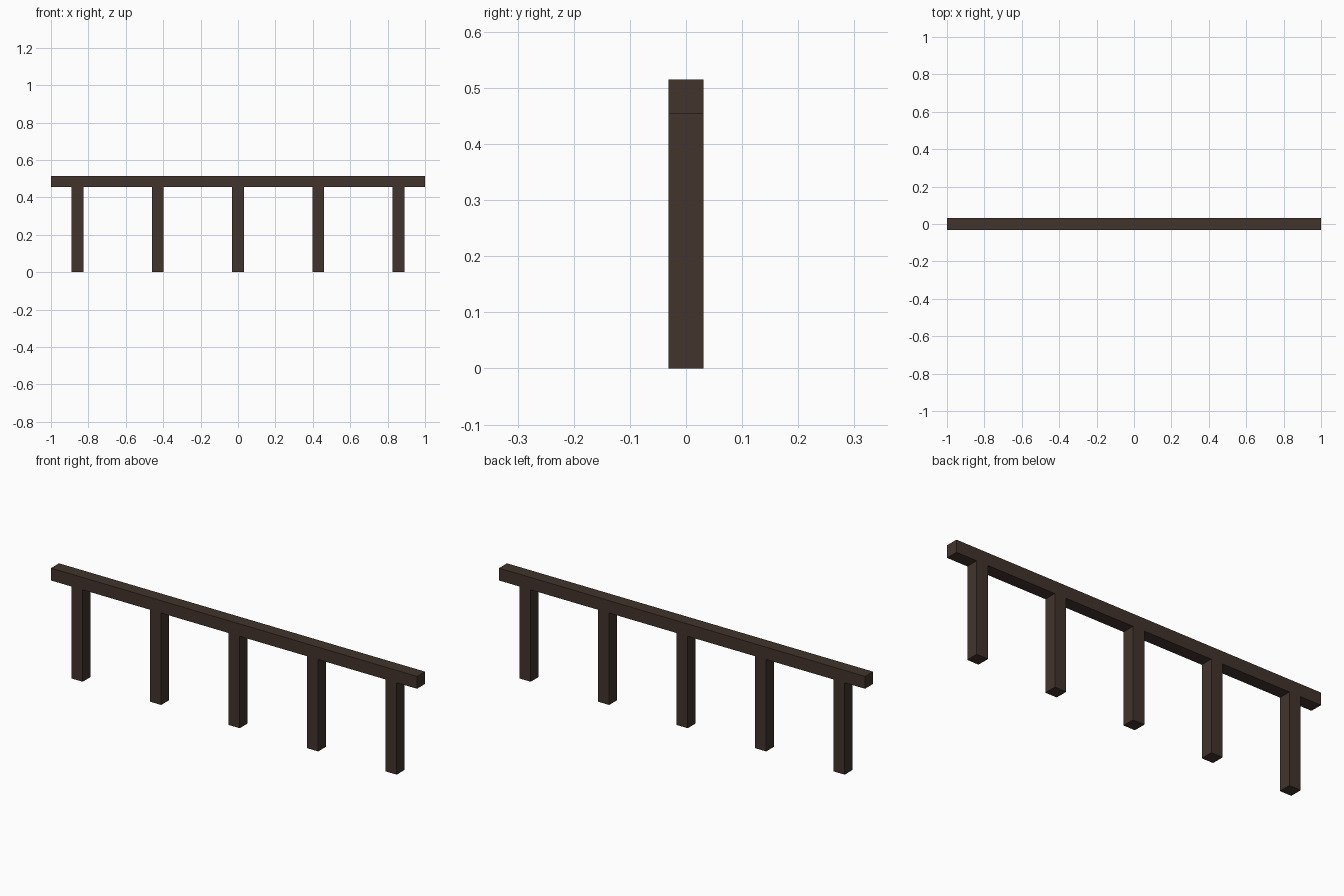
import bpy

cube = bpy.data.objects.get("Cube")
if cube:
    bpy.data.objects.remove(cube, do_unlink=True)

# Dark brown wood
wood = bpy.data.materials.new("dark_brown_wood")
wood.use_nodes = True
color = (0.054, 0.034, 0.026, 1)
wood.diffuse_color = color
wood.node_tree.nodes["Principled BSDF"].inputs["Base Color"].default_value = color

THICK = 0.062
HEIGHT = 0.515
POST_TOP = 0.454
SPACING = 0.429


def box(name, x, bottom, top, width):
    bpy.ops.mesh.primitive_cube_add(size=1, location=(x, 0, (bottom + top) / 2))
    obj = bpy.context.object
    obj.name = name
    obj.scale = (width, THICK, top - bottom)
    bpy.ops.object.transform_apply(location=False, rotation=False, scale=True)
    obj.data.materials.append(wood)
    return obj


# Handrail
box("top_rail", 0, POST_TOP, HEIGHT, 2)

# Evenly spaced posts
for i in range(5):
    box(f"post_{i + 1}", (i - 2) * SPACING, 0, POST_TOP, THICK)
